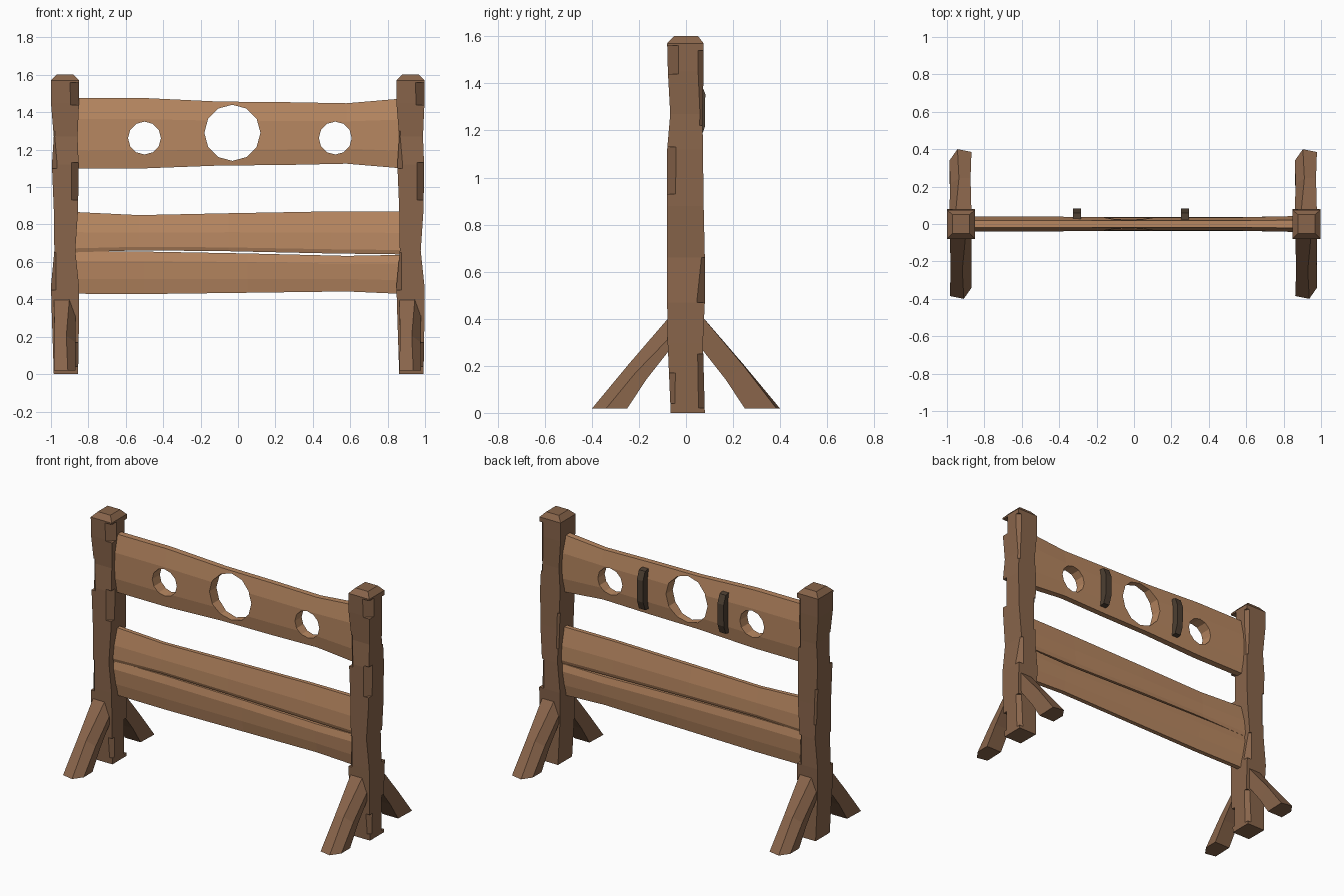
import bpy, bmesh, math
from mathutils import Matrix, Vector

if "Cube" in bpy.data.objects:
    bpy.data.objects.remove(bpy.data.objects["Cube"])


def material(name, rgb):
    m = bpy.data.materials.new(name)
    m.diffuse_color = (*rgb, 1)
    m.use_nodes = True
    m.node_tree.nodes["Principled BSDF"].inputs["Base Color"].default_value = m.diffuse_color
    return m


DARK = material("dark_wood", (0.25, 0.13, 0.07))
LIGHT = material("light_wood", (0.48, 0.245, 0.12))
IRON = material("handle_dark", (0.075, 0.05, 0.032))


def finish(name, bm, mat=None):
    bmesh.ops.recalc_face_normals(bm, faces=bm.faces)
    me = bpy.data.meshes.new(name)
    bm.to_mesh(me)
    bm.free()
    if mat:
        me.materials.append(mat)
    ob = bpy.data.objects.new(name, me)
    bpy.context.scene.collection.objects.link(ob)
    return ob


def loft(name, rings, mat):
    """Skin a solid through rings with equal point counts."""
    bm = bmesh.new()
    vs = [[bm.verts.new(p) for p in r] for r in rings]
    n = len(vs[0])
    for a, b in zip(vs, vs[1:]):
        for i in range(n):
            j = (i + 1) % n
            bm.faces.new((a[i], a[j], b[j], b[i]))
    bm.faces.new(vs[0])
    bm.faces.new(vs[-1])
    return finish(name, bm, mat)


def cut(ob, cutter):
    """Boolean difference, baked, then the cutter is removed."""
    cutter.hide_render = True
    mod = ob.modifiers.new("cut", 'BOOLEAN')
    mod.operation, mod.object, mod.solver = 'DIFFERENCE', cutter, 'EXACT'
    dg = bpy.context.evaluated_depsgraph_get()
    me = bpy.data.meshes.new_from_object(ob.evaluated_get(dg))
    ob.modifiers.clear()
    ob.data = me
    bpy.data.objects.remove(cutter)


SHIFT = 1.847      # the right-hand frame repeats the left one
CX = -0.927

# post outline: z, x0, x1, y0, y1
POST = [(0, -.985, -.855, -.065, .08), (.3, -.995, -.85, -.078, .072),
        (.47, -1, -.85, -.08, .08), (.66, -.982, -.87, -.08, .08),
        (.88, -.985, -.855, -.08, .075), (1.12, -.995, -.852, -.08, .072),
        (1.27, -.985, -.858, -.067, .07), (1.45, -1, -.85, -.077, .075),
        (1.57, -1, -.85, -.08, .075), (1.602, -.97, -.88, -.05, .05)]

# axe chips on post corners: sx, sy, z0, z1, depth
CHIPS = [(-1, -1, 1.10, 1.30, .022), (1, -1, 1.44, 1.56, .03), (1, -1, .93, 1.13, .024),
         (-1, -1, .45, .65, .018), (1, 1, 1.22, 1.54, .016), (1, 1, .47, .66, .02),
         (1, -1, .04, .17, .022), (1, 1, .02, .25, .018), (-1, 1, .75, .98, .02)]


def chip_cutter():
    bm = bmesh.new()
    s = .1
    for i, (sx, sy, z0, z1, d) in enumerate(CHIPS):
        out = Vector((sx, sy, 0)).normalized()
        c = Vector((CX + sx * .074, sy * .077, (z0 + z1) / 2)) + out * (s / 2 - d)
        m = (Matrix.Translation(c) @ Matrix.Rotation(math.radians(45), 4, 'Z')
             @ Matrix.Diagonal((s, s, z1 - z0, 1)))
        bmesh.ops.create_cube(bm, size=1, matrix=m)
    return finish("chip_cutter", bm)


# posts
post = loft("left_post", [[(x0, y0, z), (x1, y0, z), (x1, y1, z), (x0, y1, z)]
                          for z, x0, x1, y0, y1 in POST], DARK)
cut(post, chip_cutter())

# brace legs: five-sided section from foot, through the middle, into the post
FRONT_LEG = [
    [(-.985, -.385, .018), (-.91, -.40, .018), (-.868, -.34, .018),
     (-.868, -.25, .018), (-.98, -.25, .018)],
    [(-.98, -.245, .20), (-.918, -.245, .205), (-.87, -.215, .17),
     (-.87, -.17, .14), (-.98, -.17, .14)],
    [(-.985, -.06, .42), (-.90, -.06, .42), (-.868, -.06, .33),
     (-.868, -.06, .28), (-.98, -.06, .28)]]
front_leg = loft("left_front_leg", FRONT_LEG, DARK)
rear_leg = loft("left_rear_leg", [[(2 * CX - x, -y, z) for x, y, z in r]
                                  for r in FRONT_LEG], DARK)

for ob in (post, front_leg, rear_leg):
    twin = bpy.data.objects.new(ob.name.replace("left", "right"), ob.data)
    twin.location.x = SHIFT
    bpy.context.scene.collection.objects.link(twin)


def board(name, stations, half):
    """stations: x, bottom z, top z, thickness factor; half: (y, height fraction)."""
    rings = []
    for x, zb, zt, k in stations:
        side = [(y * k, zb + f * (zt - zb)) for y, f in half]
        rings.append([(x, -y, z) for y, z in side] + [(x, y, z) for y, z in reversed(side)])
    return loft(name, rings, LIGHT)


# boards
head_board = board("head_board", [(-.9, 1.1, 1.476, 1), (-.5, 1.1, 1.476, 1),
                                  (-.1, 1.115, 1.457, .9), (.25, 1.118, 1.454, .88),
                                  (.58, 1.125, 1.448, .9), (.9, 1.098, 1.475, 1.08)],
                   [(.022, 0), (.038, .25), (.04, .7), (.02, 1)])
board("middle_board", [(-.9, .65, .868, 1), (-.53, .662, .85, .9), (-.05, .657, .86, .95),
                       (.5, .645, .87, .9), (.9, .64, .87, 1.05)],
      [(.032, 0), (.04, .1), (.036, .5), (.014, 1)])
board("lower_board", [(-.9, .43, .655, 1), (-.5, .428, .655, .95), (.05, .435, .645, .9),
                      (.58, .442, .632, .95), (.9, .428, .638, 1)],
      [(.016, 0), (.032, .35), (.04, .78), (.03, 1)])

# neck and wrist holes
bm = bmesh.new()
for x, z, r in ((-.03, 1.29, .15), (-.5, 1.262, .088), (.52, 1.262, .088)):
    m = Matrix.Translation((x, 0, z)) @ Matrix.Rotation(math.pi / 2, 4, 'X')
    bmesh.ops.create_cone(bm, cap_ends=True, segments=12, radius1=r, radius2=r,
                          depth=.3, matrix=m)
cut(head_board, finish("hole_cutter", bm))

# bowed handles on the back
BOW = [(.025, -.13), (.06, -.125), (.08, -.07), (.082, .07), (.06, .125), (.025, .13)]
for side, x in (("left", -.305), ("right", .273)):
    loft(side + "_handle", [[(x + dx, y, 1.285 + z) for y, z in BOW]
                            for dx in (-.022, .022)], IRON)
